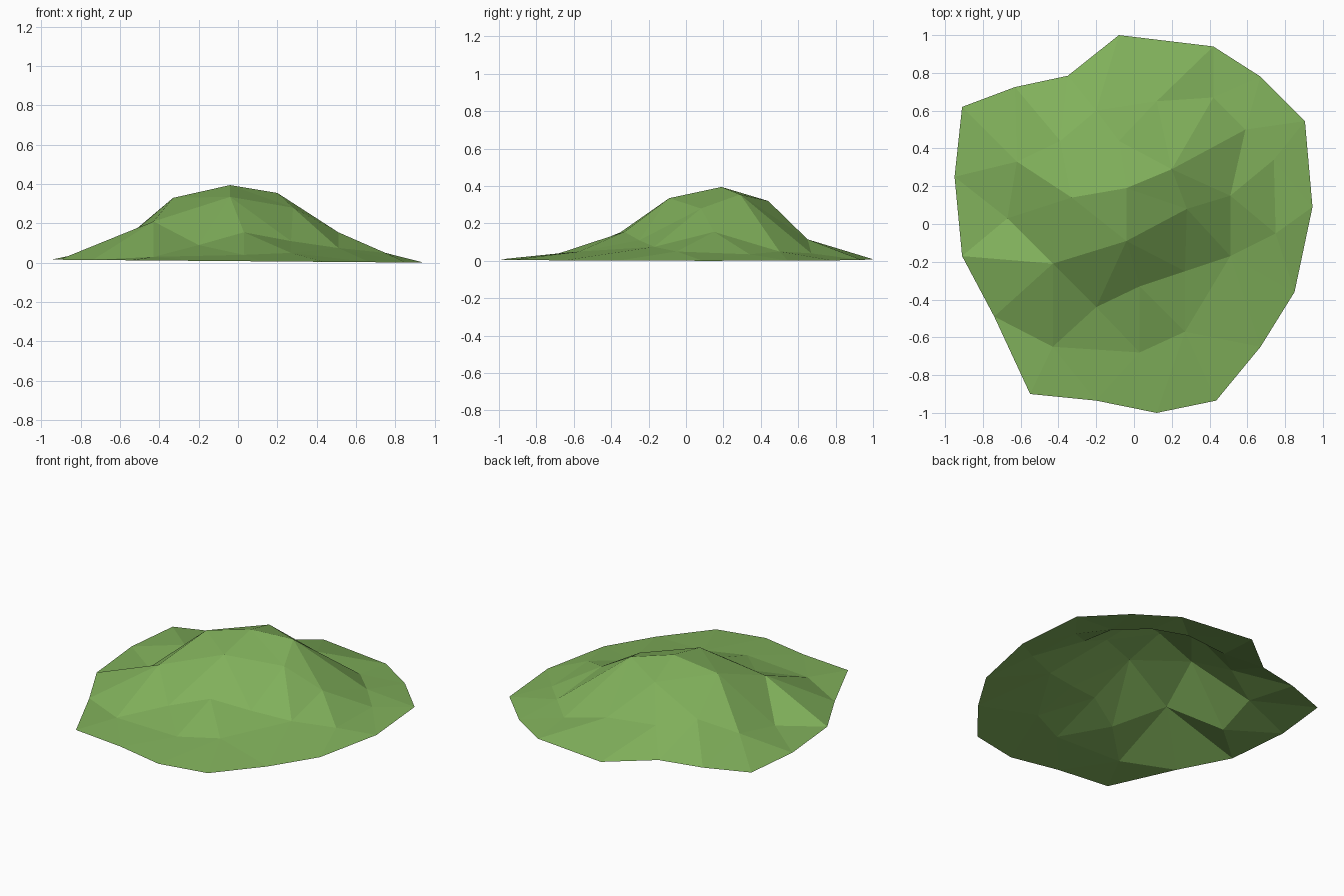
import bpy
import bmesh
from mathutils import Vector
from mathutils.geometry import delaunay_2d_cdt

default_cube = bpy.data.objects.get("Cube")
if default_cube:
    bpy.data.objects.remove(default_cube, do_unlink=True)


def make_material(name, colour):
    material = bpy.data.materials.new(name)
    material.use_nodes = True
    material.diffuse_color = colour
    shader = next(node for node in material.node_tree.nodes if node.type == "BSDF_PRINCIPLED")
    shader.inputs["Base Color"].default_value = colour
    shader.inputs["Roughness"].default_value = 1
    return material


# Ground outline of the hill, running clockwise from the back
outline = [
    (-.08, 1), (.42, .94), (.67, .78), (.905, .545), (.945, .09), (.85, -.36),
    (.67, -.65), (.435, -.935), (.12, -1), (-.2, -.935), (-.55, -.9),
    (-.74, -.49), (-.91, -.17), (-.95, .25), (-.91, .62), (-.63, .725), (-.35, .785),
]
outline.reverse()

# Named control points of the hill: summit line, shoulders and foot
relief = {
    "peak": (-.04, .19, .395),
    "west_peak": (-.33, .14, .33),
    "east_peak": (.2, .29, .355),
    "back_shoulder": (-.08, .44, .32),
    "front_shoulder": (-.04, -.09, .335),
    "east_shoulder": (.28, .08, .28),
    "west_shoulder": (-.43, -.21, .21),
    "front_spur": (.03, -.33, .155),
    "front_hollow": (-.2, -.44, .09),
    "east_slope": (.51, .15, .155),
    "southeast_slope": (.27, -.25, .11),
    "southeast_foot": (.51, -.17, .075),
    "east_foot": (.75, -.05, .05),
    "northeast_foot": (.74, .34, .035),
    "northeast_hollow": (.59, .5, .05),
    "north_foot": (.42, .67, .04),
    "north_slope": (.12, .65, .115),
    "northwest_slope": (-.2, .6, .13),
    "northwest_shoulder": (-.39, .44, .16),
    "west_slope": (-.62, .33, .085),
    "west_foot": (-.67, .03, .035),
    "front_foot": (.03, -.68, .04),
    "south_foot": (.27, -.57, .05),
    "southwest_foot": (-.43, -.65, .03),
}

# Crest lines that must stay as edges of the facets
ridges = [
    ("west_slope", "west_peak", "peak", "east_peak", "northeast_hollow"),
    ("west_shoulder", "front_shoulder", "east_shoulder", "east_slope"),
    ("front_hollow", "front_spur", "southeast_slope", "southeast_foot"),
    ("west_shoulder", "front_hollow", "southwest_foot"),
    ("east_slope", "northeast_hollow", "north_foot", "north_slope"),
    ("peak", "front_shoulder", "front_spur"),
    ("west_peak", "west_shoulder"),
]

# The rim is almost level and drops slightly towards the east
points = [Vector((x, y, .008 - .008 * x)) for x, y in outline]
rim_size = len(points)
slot = {name: rim_size + i for i, name in enumerate(relief)}
points += [Vector(p) for p in relief.values()]
edges = [(i, (i + 1) % rim_size) for i in range(rim_size)]
for line in ridges:
    edges += [(slot[a], slot[b]) for a, b in zip(line, line[1:])]

# Triangulate inside the outline, then lift each vertex to its height
result = delaunay_2d_cdt([p.xy for p in points], edges, [], 1, .0001)
flat_points, faces, sources = result[0], result[2], result[3]

bm = bmesh.new()
verts = []
for flat, source in zip(flat_points, sources):
    height = points[source[0]].z if source else .05
    verts.append(bm.verts.new((flat.x, flat.y, height)))
for face in faces:
    bm.faces.new([verts[i] for i in face])
bm.normal_update()
for face in bm.faces:
    face.smooth = False
    if face.normal.z < 0:
        face.normal_flip()

mesh = bpy.data.meshes.new("grassy_hill")
bm.to_mesh(mesh)
bm.free()
mesh.materials.append(make_material("grass_green", (.22, .44, .105, 1)))
hill = bpy.data.objects.new("grassy_hill", mesh)
bpy.context.collection.objects.link(hill)
